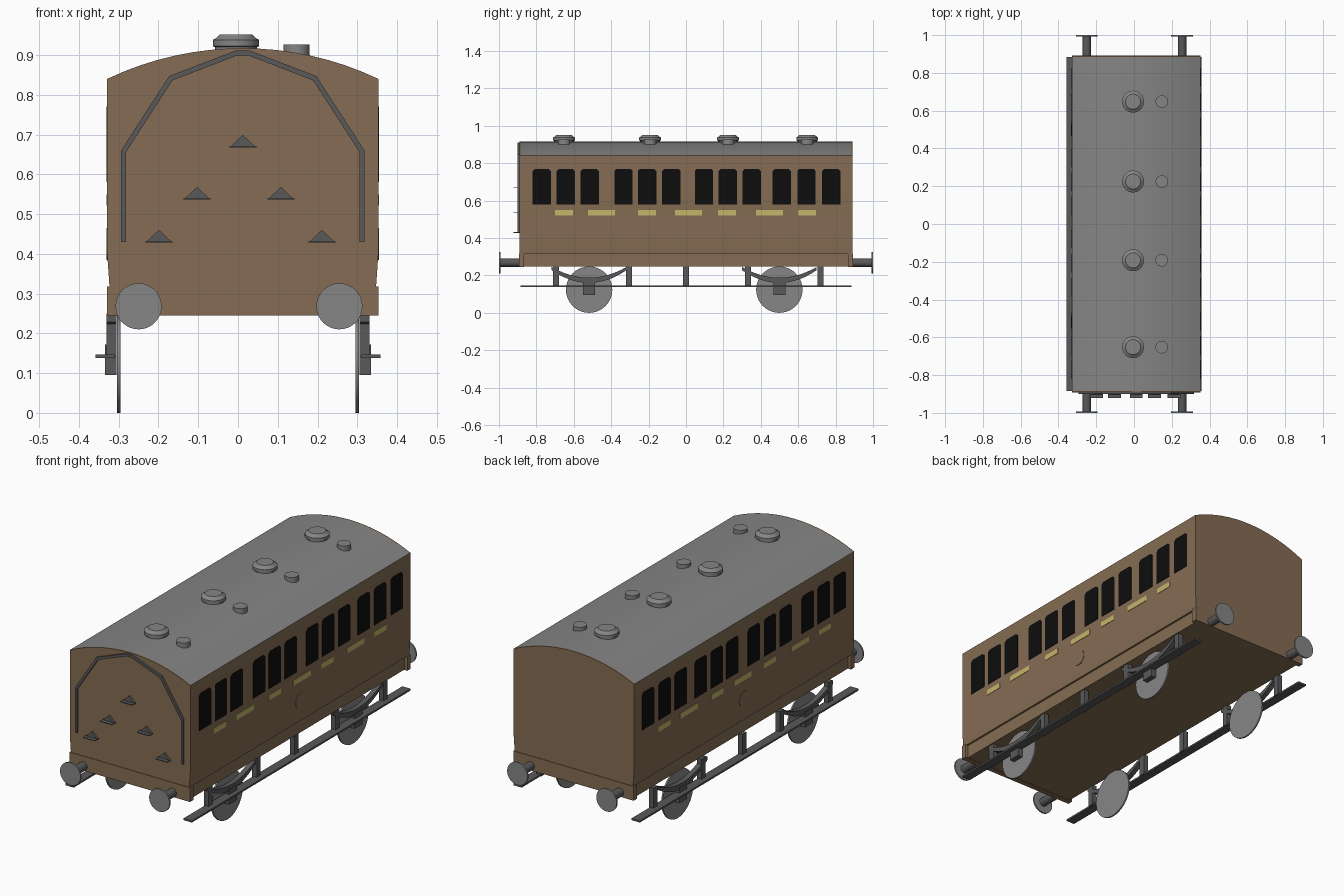
import bpy, bmesh, math
from mathutils import Vector, Matrix

if "Cube" in bpy.data.objects:
    bpy.data.objects.remove(bpy.data.objects["Cube"], do_unlink=True)


def material(name, r, g, b):
    m = bpy.data.materials.new(name)
    m.use_nodes = True
    m.diffuse_color = (r, g, b, 1)
    m.node_tree.nodes["Principled BSDF"].inputs["Base Color"].default_value = (r, g, b, 1)
    return m


BROWN = material("carriage brown", 0.235, 0.152, 0.087)
ROOF = material("roof grey", 0.24, 0.235, 0.235)
IRON = material("dark iron", 0.1, 0.1, 0.1)
STEEL = material("wheel grey", 0.24, 0.24, 0.24)
GLASS = material("window black", 0.004, 0.004, 0.004)
YELLOW = material("panel yellow", 0.55, 0.46, 0.14)
MID = 0.012      # body centre line
HALF = 0.341     # body half width
END = 0.888      # body half length


def finish(name, bm, mat, smooth=False):
    bmesh.ops.recalc_face_normals(bm, faces=bm.faces)
    me = bpy.data.meshes.new(name)
    bm.to_mesh(me)
    bm.free()
    me.materials.append(mat)
    ob = bpy.data.objects.new(name, me)
    bpy.context.collection.objects.link(ob)
    if smooth:
        bpy.ops.object.select_all(action='DESELECT')
        ob.select_set(True)
        bpy.context.view_layer.objects.active = ob
        bpy.ops.object.shade_smooth_by_angle(angle=math.radians(35))
    return ob


def box(name, x, y, z, mat):
    """Box from three (low, high) ranges."""
    bm = bmesh.new()
    bmesh.ops.create_cube(bm, size=1)
    for v in bm.verts:
        v.co = [a[0] + (c + 0.5) * (a[1] - a[0]) for a, c in zip((x, y, z), v.co)]
    return finish(name, bm, mat)


def prism(name, points, axis, lo, hi, mat, smooth=False):
    """Outline extruded along x (points are y, z) or along y (points are x, z)."""
    bm = bmesh.new()
    if axis == 'x':
        f = bm.faces.new([bm.verts.new((lo, a, b)) for a, b in points])
        step = Vector((hi - lo, 0, 0))
    else:
        f = bm.faces.new([bm.verts.new((a, lo, b)) for a, b in points])
        step = Vector((0, hi - lo, 0))
    new = bmesh.ops.extrude_face_region(bm, geom=[f])["geom"]
    bmesh.ops.translate(bm, verts=[v for v in new if isinstance(v, bmesh.types.BMVert)], vec=step)
    # the starting face is kept by the extrusion as the far cap
    return finish(name, bm, mat, smooth)


def lathe(name, rings, centre, axis, mat, sides=32):
    """Capped solid of (radius, height) rings around an axis."""
    turn = {'x': Matrix.Rotation(math.pi / 2, 3, 'Y'),
            'y': Matrix.Rotation(-math.pi / 2, 3, 'X'),
            'z': Matrix.Identity(3)}[axis]
    bm = bmesh.new()
    loops = []
    for r, h in rings:
        loops.append([bm.verts.new(turn @ Vector((r * math.cos(a), r * math.sin(a), h)) + Vector(centre))
                      for a in (2 * math.pi * i / sides for i in range(sides))])
    for p, q in zip(loops, loops[1:]):
        for i in range(sides):
            j = (i + 1) % sides
            bm.faces.new((p[i], p[j], q[j], q[i]))
    bm.faces.new(loops[0])
    bm.faces.new(loops[-1])
    return finish(name, bm, mat, True)


# Body shell: tucked-in lower sides and an arched roof
R = 0.793
profile = [(MID - 0.335, 0.315), (MID + 0.335, 0.315), (MID + HALF, 0.4)]
for i in range(17):
    x = HALF - 2 * HALF * i / 16
    profile.append((MID + x, 0.917 - R + math.sqrt(R * R - x * x)))
profile.append((MID - HALF, 0.4))
body = prism("body", profile, 'y', -END + 0.005, END - 0.005, BROWN, True)
body.data.materials.append(ROOF)
for p in body.data.polygons:
    if p.normal.z > 0.5:
        p.material_index = 1
for name, s in (("front_end_panel", -1), ("back_end_panel", 1)):
    prism(name, profile, 'y', s * (END - 0.005), s * (END + 0.002), BROWN)
    # Buffer beam
    box(name.replace("end_panel", "buffer_beam"), (MID - HALF, MID + HALF),
        sorted((s * 0.865, s * 0.893)), (0.245, 0.318), BROWN)
box("underframe", (MID - 0.325, MID + 0.325), (-0.87, 0.87), (0.247, 0.316), BROWN)

# Windows, panels and round plates on both sides
windows = [-0.771, -0.643, -0.515, -0.334, -0.208, -0.078,
           0.096, 0.224, 0.352, 0.512, 0.644, 0.777]
panels = [(-0.652, 0.048), (-0.451, 0.072), (-0.208, 0.048), (0.013, 0.072),
          (0.218, 0.048), (0.446, 0.072), (0.646, 0.048)]
for side, s in (("left", 1), ("right", -1)):
    wall = MID + s * HALF
    for i, y in enumerate(windows):
        w, c = 0.049, 0.012
        shape = [(y - w, 0.58), (y + w, 0.58), (y + w, 0.77 - c),
                 (y + w - c, 0.77), (y - w + c, 0.77), (y - w, 0.77 - c)]
        prism(f"{side}_window_{i + 1}", shape, 'x', wall - s * 0.004, wall + s * 0.002, GLASS)
    for i, (y, w) in enumerate(panels):
        box(f"{side}_panel_{i + 1}", sorted((wall - s * 0.004, wall + s * 0.002)),
            (y - w, y + w), (0.521, 0.549), YELLOW)
    lathe(f"{side}_round_plate", [(0.04, -0.002), (0.04, 0.002)], (wall, 0, 0.425), 'x', BROWN)

# Roof ventilators and lamp caps
for i, y in enumerate((-0.652, -0.192, 0.225, 0.648)):
    lathe(f"ventilator_{i + 1}", [(0.053, 0.9), (0.053, 0.92), (0.058, 0.922), (0.058, 0.938),
                                  (0.052, 0.941), (0.04, 0.952)], (-0.005, y, 0), 'z', ROOF)
    lathe(f"lamp_cap_{i + 1}", [(0.033, 0.89), (0.033, 0.927)], (0.147, y, 0), 'z', ROOF, 24)

# Front handrail following the end outline
outer = [(0.306, 0.43), (0.306, 0.66), (0.185, 0.847), (0.018, 0.911)]
inner = [(0.294, 0.43), (0.294, 0.655), (0.177, 0.836), (0.014, 0.899)]
half = outer + inner[::-1]
for name, s in (("left_handrail", 1), ("right_handrail", -1)):
    prism(name, [(MID + s * x, z) for x, z in half], 'y', -0.9, -0.886, IRON)
box("handrail_top", (MID - 0.018, MID + 0.018), (-0.9, -0.886), (0.899, 0.911), IRON)

# Front climbing steps: a tread with a triangular bracket
for i, (x, z) in enumerate([(0.012, 0.667), (-0.103, 0.536), (0.108, 0.536),
                            (-0.199, 0.428), (0.211, 0.428)]):
    box(f"step_tread_{i + 1}", (x - 0.034, x + 0.034), (-0.922, -0.886), (z, z + 0.004), IRON)
    prism(f"step_bracket_{i + 1}", [(x - 0.034, z), (x + 0.034, z), (x, z + 0.032)],
          'y', -0.902, -0.886, IRON)

# Buffers
for end, s in (("front", -1), ("back", 1)):
    for side, x in (("left", 0.255), ("right", -0.25)):
        lathe(f"{end}_{side}_buffer_shank", [(0.022, s * 0.885), (0.022, s * 0.995)],
              (x, 0, 0.268), 'y', IRON, 20)
        lathe(f"{end}_{side}_buffer_head", [(0.058, s * 0.992), (0.058, s * 1.0)],
              (x, 0, 0.268), 'y', STEEL)

# Running gear
for side, s in (("left", 1), ("right", -1)):
    inside, outside = s * 0.305, s * 0.331
    band = sorted((inside, outside))
    box(f"{side}_footboard", sorted((s * 0.311, s * 0.358)), (-0.885, 0.885), (0.138, 0.147), IRON)
    for i, y in enumerate((-0.695, -0.305, 0, 0.331, 0.72)):
        box(f"{side}_hanger_{i + 1}", band, (y - 0.016, y + 0.016), (0.14, 0.25), IRON)
    for end, y in (("front", -0.518), ("back", 0.499)):
        lathe(f"{end}_{side}_wheel", [(0.124, -0.004), (0.124, 0.004)],
              (s * 0.3, y, 0.124), 'x', STEEL, 40)
        box(f"{end}_{side}_axle_box", sorted((s * 0.306, s * 0.334)),
            (y - 0.032, y + 0.032), (0.095, 0.172), IRON)
        # Leaf spring: thick in the middle, thin at the raised tips
        ts = [i / 6 - 1 for i in range(13)]
        top = [(y + 0.2 * t, 0.188 + 0.057 * t * t) for t in ts]
        low = [(y + 0.2 * t, 0.16 + 0.068 * t * t) for t in reversed(ts)]
        prism(f"{end}_{side}_spring", top + low, 'x', inside, outside, IRON)
